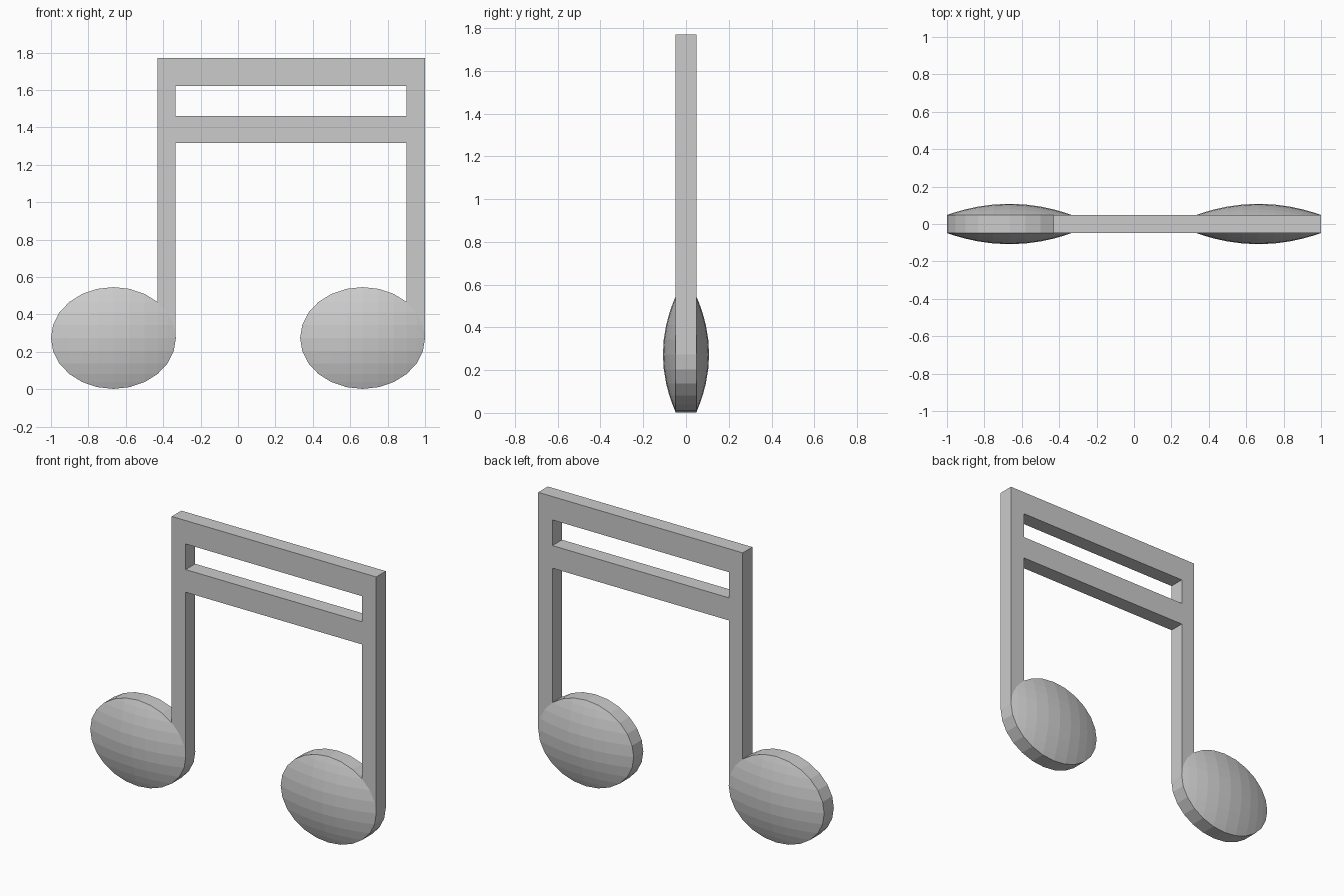
import bpy, bmesh, math

if "Cube" in bpy.data.objects:
    bpy.data.objects.remove(bpy.data.objects["Cube"])

HALF = 0.048          # half thickness of the frame and of the head rims
PEAK = 0.108          # dome height at the head centre
RX, RZ, CZ = 0.334, 0.272, 0.274
SIDES = 24


def thicken(bm):
    """Turn a flat sheet at y=-HALF into a closed slab."""
    res = bmesh.ops.extrude_face_region(bm, geom=bm.faces[:], use_keep_orig=True)
    for v in res["geom"]:
        if isinstance(v, bmesh.types.BMVert):
            v.co.y = HALF
    bmesh.ops.recalc_face_normals(bm, faces=bm.faces[:])


def finish(bm, name, location=(0, 0, 0)):
    bmesh.ops.recalc_face_normals(bm, faces=bm.faces[:])
    mesh = bpy.data.meshes.new(name)
    bm.to_mesh(mesh)
    bm.free()
    ob = bpy.data.objects.new(name, mesh)
    ob.location = location
    bpy.context.collection.objects.link(ob)
    return ob


def note_head(name, x):
    # elliptical disc, sliced into a grid and then domed on both sides
    bm = bmesh.new()
    angles = [2 * math.pi * k / SIDES for k in range(SIDES)]
    bm.faces.new([bm.verts.new((RX * math.cos(a), -HALF, RZ * math.sin(a)))
                  for a in angles])
    for k in range(1, SIDES // 2):
        c = math.cos(2 * math.pi * k / SIDES)
        for co, no in (((RX * c, 0, 0), (1, 0, 0)), ((0, 0, RZ * c), (0, 0, 1))):
            bmesh.ops.bisect_plane(bm, geom=bm.verts[:] + bm.edges[:] + bm.faces[:],
                                   dist=1e-4, plane_co=co, plane_no=no)
    thicken(bm)
    for v in bm.verts:
        t2 = min(1.0, (v.co.x / RX) ** 2 + (v.co.z / RZ) ** 2)
        v.co.y = math.copysign(PEAK - (PEAK - HALF) * t2, v.co.y)
    return finish(bm, name, (x, 0, CZ))


# stems and double beam as one flat frame
xs = [-0.43, -0.333, 0.9, 1.0]
zs = [CZ, 1.317, 1.46, 1.622, 1.77]
bm = bmesh.new()
grid = [[bm.verts.new((x, -HALF, z)) for z in zs] for x in xs]
for i in range(3):
    for j in range(4):
        if i != 1 or j in (1, 3):
            bm.faces.new((grid[i][j], grid[i + 1][j], grid[i + 1][j + 1], grid[i][j + 1]))
thicken(bm)
finish(bm, "stems_and_beams")

# the two note heads
note_head("left_note_head", -0.666)
note_head("right_note_head", 0.666)
